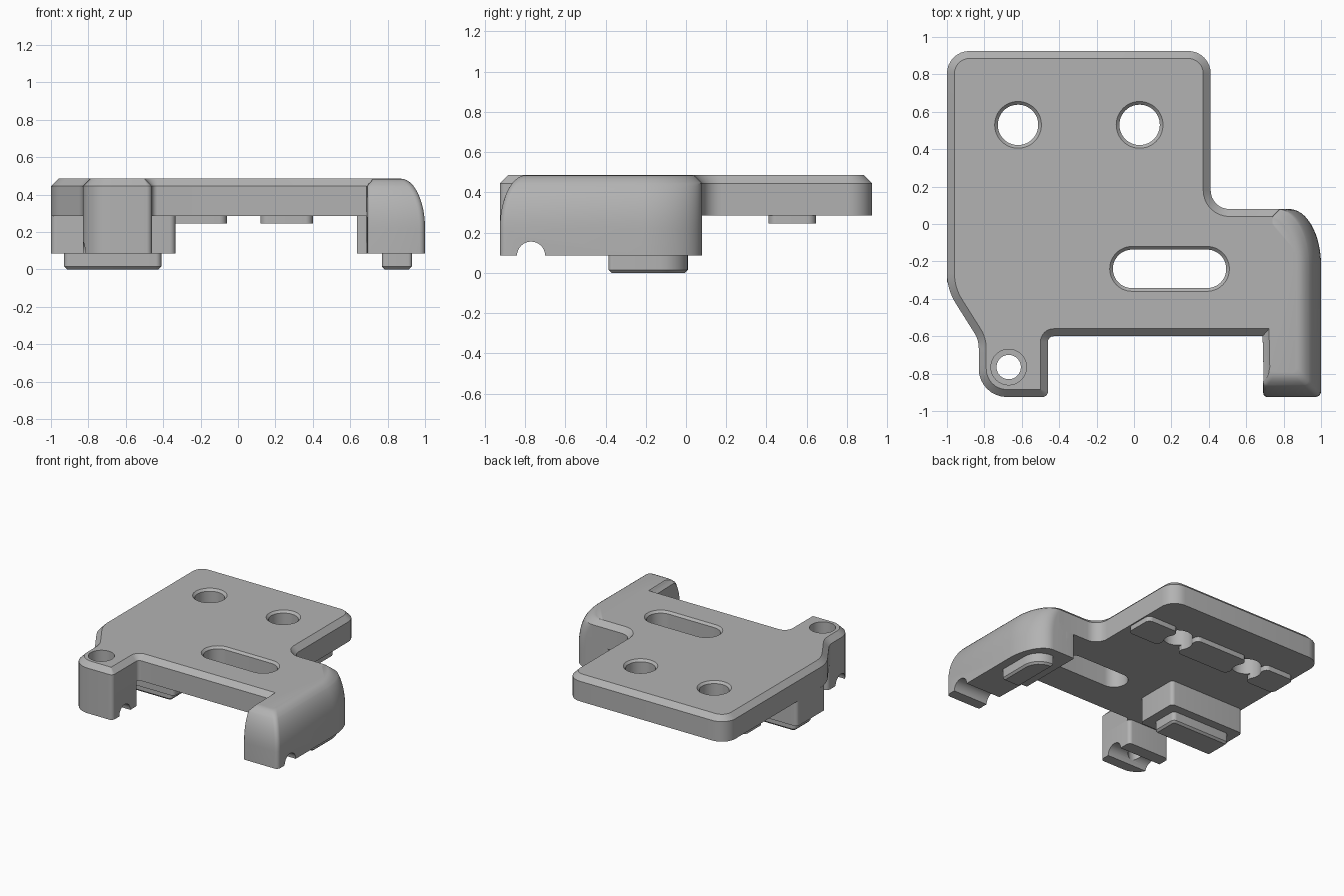
import bpy, bmesh, math
from mathutils import Vector

if bpy.data.objects.get("Cube"):
    bpy.data.objects.remove(bpy.data.objects["Cube"])

grey = bpy.data.materials.new("plain grey")
grey.use_nodes = True
grey.diffuse_color = (0.45, 0.45, 0.45, 1)
grey.node_tree.nodes["Principled BSDF"].inputs["Base Color"].default_value = (0.45, 0.45, 0.45, 1)


def outline(corners, inset=0.0, steps=8):
    """Counter-clockwise polygon with rounded corners (x, y, radius), moved inward."""
    pts = [Vector(c[:2]) for c in corners]
    n, result = len(pts), []
    for i, p in enumerate(pts):
        a = (p - pts[i - 1]).normalized()
        b = (pts[(i + 1) % n] - p).normalized()
        na, nb = Vector((-a.y, a.x)), Vector((-b.y, b.x))
        q = p + (na + nb) * inset / (1 + na.dot(nb))
        turn = a.cross(b)
        side = 1 if turn > 0 else -1
        r = corners[i][2]
        if r == 0:
            result.append(q)
            continue
        r = max(r - side * inset, 0.002)
        centre = q + (na + nb) * side * r / (1 + na.dot(nb))
        angle = math.atan2(turn, a.dot(b))
        start = -na * side * r
        for k in range(steps + 1):
            t = angle * k / steps
            c, s = math.cos(t), math.sin(t)
            result.append(centre + Vector((start.x * c - start.y * s, start.x * s + start.y * c)))
    return result


def box(x0, x1, y0, y1, r):
    r = min(r, 0.499 * min(x1 - x0, y1 - y0))
    return [(x0, y0, r), (x1, y0, r), (x1, y1, r), (x0, y1, r)]


def loft(name, rings):
    """Solid through matching rings given as (height, points), bottom to top."""
    bm = bmesh.new()
    loops = [[bm.verts.new((p[0], p[1], z)) for p in pts] for z, pts in rings]
    n = len(loops[0])
    for low, high in zip(loops, loops[1:]):
        for i in range(n):
            j = (i + 1) % n
            bm.faces.new((low[i], low[j], high[j], high[i]))
    bm.faces.new(loops[0][::-1])
    bm.faces.new(loops[-1])
    mesh = bpy.data.meshes.new(name)
    bm.to_mesh(mesh)
    bm.free()
    mesh.materials.append(grey)
    ob = bpy.data.objects.new(name, mesh)
    bpy.context.collection.objects.link(ob)
    return ob


def prism(name, corners, levels, steps=8):
    return loft(name, [(z, outline(corners, d, steps)) for z, d in levels])


def cut(target, cutters):
    for c in cutters:
        mod = target.modifiers.new("cut", "BOOLEAN")
        mod.operation, mod.solver, mod.object = "DIFFERENCE", "EXACT", c
        c.hide_render = True
        bpy.context.view_layer.objects.active = target
        bpy.ops.object.modifier_apply(modifier=mod.name)
    for c in cutters:
        bpy.data.objects.remove(c)


LOW, UNDER, EDGE, TOP = 0.085, 0.285, 0.445, 0.485

# Main plate with chamfered top edge
plate_shape = [(-1, 0.925, 0.12), (-1, -0.35, 0.3), (-0.83, -0.62, 0.15), (-0.83, -0.925, 0.15),
               (-0.46, -0.925, 0.03), (-0.46, -0.6, 0.03), (0.78, -0.6, 0), (0.78, 0.08, 0),
               (0.41, 0.08, 0.1), (0.41, 0.925, 0.12)]
plate = prism("main_plate", plate_shape, [(UNDER, 0), (EDGE, 0), (TOP, 0.04)])

# Front foot below the plate
foot = prism("front_foot", [(-0.83, -0.925, 0.15), (-0.46, -0.925, 0.03), (-0.46, -0.6, 0.03),
                            (-0.83, -0.6, 0.03)], [(LOW, 0), (UNDER, 0)])


# Side wing with a domed outer side and front
def wing_ring(z):
    t = max(0, (z - 0.22) / (TOP - 0.22))
    d = 0.13 * (1 - math.sqrt(max(0, 1 - t * t)))
    c = max(0, z - EDGE)
    right, front, left, back = 1 - d, -0.925 + d, 0.67 + c, 0.08 - c
    pts = outline([(left, front, 0.02), (right, front, 0.03), (right, -0.5, 0)], 0, 4)[:10]
    start = 0.83 - d
    for k in range(17):
        a = math.pi / 2 * k / 16
        pts.append((start + (right - start) * math.cos(a), -0.22 + (back + 0.22) * math.sin(a)))
    return pts + [(left, back)]


heights = [LOW, 0.22] + [0.22 + 0.265 * math.sin(math.pi / 2 * k / 12) for k in range(1, 12)] + [EDGE, TOP]
wing = loft("side_wing", [(z, wing_ring(z)) for z in sorted(heights)])

# Inner thickening of the wing, left block and the lugs under them
prism("wing_inner_block", box(0.635, 0.72, -0.455, 0.08, 0.01), [(LOW, 0), (UNDER, 0)])
prism("left_block", box(-1, -0.335, -0.33, 0.03, 0.03), [(LOW, 0), (UNDER, 0)])
lug_levels = [(0, 0.015), (0.015, 0), (LOW, 0)]
prism("left_lug", box(-0.93, -0.41, -0.26, -0.04, 0.03), lug_levels)
prism("wing_lug", [(0.77, -0.385, 0.02), (0.93, -0.385, 0.02), (0.93, 0.01, 0.14), (0.77, 0.01, 0.01)],
      lug_levels)

# Mounting pads under the plate, interrupted at the holes
holes = [(-0.62, 0.53), (0.03, 0.53)]
pads = [prism("mount_pad", box(x0, x1, 0.41, 0.645, 0.04), [(0.245, 0), (UNDER, 0)])
        for x0, x1 in ((-0.97, -0.71), (-0.53, -0.06), (0.12, 0.4))]


# Holes, slot and screw hole
def opening(x, y, hx, hy):
    return prism("opening_cutter", box(x - hx, x + hx, y - hy, y + hy, hy),
                 [(0.2, 0.017), (0.468, 0.017), (TOP, 0), (0.52, 0)], 12)


def screw_hole():
    x, y, r = -0.67, -0.765, 0.095
    return prism("screw_cutter", box(x - r, x + r, y - r, y + r, r),
                 [(0, 0.03), (0.3, 0.03), (0.301, 0), (0.6, 0)], 12)


for pad in pads:
    cut(pad, [opening(x, y, 0.125, 0.125) for x, y in holes])
cut(plate, [opening(x, y, 0.125, 0.125) for x, y in holes]
    + [opening(0.19, -0.24, 0.32, 0.12), screw_hole()])


# Rounded cable groove across the foot and the wing
def groove():
    bpy.ops.mesh.primitive_cylinder_add(vertices=32, radius=0.07, depth=3, location=(0, -0.77, LOW),
                                        rotation=(0, math.pi / 2, 0))
    return bpy.context.object


cut(foot, [screw_hole(), groove()])
cut(wing, [groove()])

# Smooth curved sides, crisp edges
bpy.ops.object.select_all(action="DESELECT")
for ob in bpy.context.scene.objects:
    if ob.type == "MESH" and grey.name in ob.data.materials:
        ob.select_set(True)
        bpy.context.view_layer.objects.active = ob
bpy.ops.object.shade_smooth_by_angle(angle=math.radians(30))
